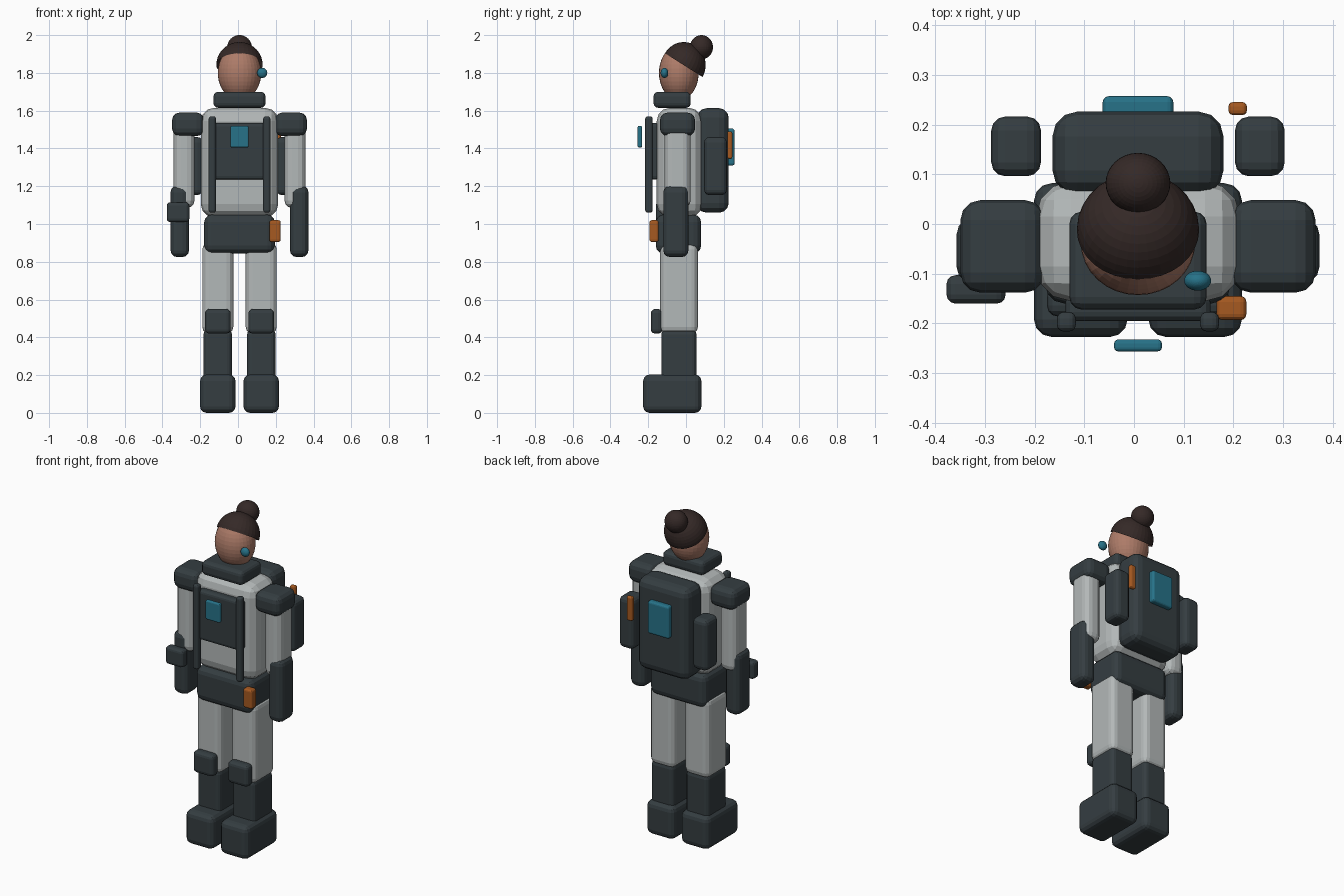
import bpy, bmesh, math
from mathutils import Matrix, Vector

if "Cube" in bpy.data.objects:
    bpy.data.objects.remove(bpy.data.objects["Cube"])

CX = 0.008  # body centre line


def material(name, r, g, b):
    m = bpy.data.materials.new(name)
    m.diffuse_color = (r, g, b, 1)
    m.use_nodes = True
    m.node_tree.nodes["Principled BSDF"].inputs["Base Color"].default_value = m.diffuse_color
    return m


SUIT = material("suit", 0.45, 0.48, 0.48)
DARK = material("dark_gear", 0.035, 0.047, 0.053)
TEAL = material("teal", 0.02, 0.17, 0.25)
ORANGE = material("orange", 0.38, 0.10, 0.015)
SKIN = material("skin", 0.42, 0.20, 0.14)
HAIR = material("hair", 0.035, 0.022, 0.02)


def finish(name, bm, mat):
    mesh = bpy.data.meshes.new(name)
    bm.to_mesh(mesh)
    bm.free()
    mesh.materials.append(mat)
    ob = bpy.data.objects.new(name, mesh)
    bpy.context.collection.objects.link(ob)
    return ob


def box(name, x, y, z, mat, bevel, segments=3):
    """Rounded box between (min, max) pairs; x is relative to the centre line."""
    size = [b - a for a, b in (x, y, z)]
    mid = [(a + b) / 2 for a, b in (x, y, z)]
    bm = bmesh.new()
    bmesh.ops.create_cube(bm, size=1)
    bmesh.ops.scale(bm, vec=size, verts=bm.verts)
    bmesh.ops.bevel(bm, geom=bm.edges[:], offset=min(bevel, min(size) * 0.45),
                    segments=segments, profile=0.5, affect='EDGES')
    ob = finish(name, bm, mat)
    ob.location = (mid[0] + CX, mid[1], mid[2])
    return ob


def pair(name, x, y, z, mat, bevel):
    """The same box on both sides of the body."""
    box(name + "_left", x, y, z, mat, bevel)
    box(name + "_right", (-x[1], -x[0]), y, z, mat, bevel)


def ball(name, centre, radii, mat, cap_tilt=None):
    """Ellipsoid, or a tilted half of one."""
    bm = bmesh.new()
    bmesh.ops.create_uvsphere(bm, u_segments=32, v_segments=20, radius=1)
    if cap_tilt is not None:
        cut = bmesh.ops.bisect_plane(bm, geom=bm.verts[:] + bm.edges[:] + bm.faces[:],
                                     plane_co=(0, 0, 0), plane_no=(0, 0, 1), clear_inner=True)
        rim = [e for e in cut['geom_cut'] if isinstance(e, bmesh.types.BMEdge)]
        if not rim:
            rim = [e for e in bm.edges if e.is_boundary]
        bmesh.ops.holes_fill(bm, edges=rim, sides=0)
        bmesh.ops.rotate(bm, cent=(0, 0, 0), verts=bm.verts,
                         matrix=Matrix.Rotation(math.radians(cap_tilt), 3, 'X'))
    bmesh.ops.scale(bm, vec=radii, verts=bm.verts)
    ob = finish(name, bm, mat)
    ob.location = Vector(centre) + Vector((CX, 0, 0))
    return ob


# Head
ball("head", (0, -0.038, 1.80), (0.115, 0.105, 0.145), SKIN)
ball("hair_cap", (0, -0.012, 1.841), (0.123, 0.116, 0.122), HAIR, cap_tilt=-31)
ball("hair_bun", (0, 0.082, 1.936), (0.065, 0.061, 0.064), HAIR)
ball("earpiece", (0.12, -0.114, 1.80), (0.027, 0.020, 0.027), TEAL)
box("collar", (-0.138, 0.138), (-0.172, 0.025), (1.615, 1.70), DARK, 0.025)

# Torso and belt
box("torso", (-0.205, 0.205), (-0.155, 0.085), (1.035, 1.615), SUIT, 0.07)
box("belt", (-0.187, 0.187), (-0.16, 0.08), (0.845, 1.05), DARK, 0.04)
box("chest_plate", (-0.146, 0.146), (-0.195, -0.14), (1.235, 1.535), DARK, 0.018)
box("chest_display", (-0.048, 0.048), (-0.256, -0.232), (1.405, 1.52), TEAL, 0.008)
pair("strap", (0.125, 0.163), (-0.216, -0.177), (1.06, 1.57), DARK, 0.013)
box("belt_pouch", (0.158, 0.218), (-0.193, -0.145), (0.905, 1.02), ORANGE, 0.012)

# Arms
pair("shoulder_pad", (0.187, 0.357), (-0.138, 0.048), (1.465, 1.59), DARK, 0.04)
pair("upper_arm", (0.238, 0.350), (-0.115, 0.025), (1.085, 1.52), SUIT, 0.04)
pair("forearm", (0.267, 0.365), (-0.12, 0.013), (0.825, 1.203), DARK, 0.035)
box("wrist_device", (-0.385, -0.266), (-0.16, -0.103), (1.01, 1.115), DARK, 0.018)

# Legs
pair("thigh", (0.033, 0.197), (-0.137, 0.063), (0.42, 0.90), SUIT, 0.035)
pair("shin", (0.040, 0.191), (-0.131, 0.056), (0.17, 0.44), DARK, 0.025)
pair("knee_pad", (0.047, 0.183), (-0.186, -0.125), (0.42, 0.55), DARK, 0.022)
pair("boot", (0.021, 0.209), (-0.227, 0.082), (0.0, 0.203), DARK, 0.035)

# Backpack
box("backpack", (-0.172, 0.172), (0.058, 0.226), (1.06, 1.613), DARK, 0.05)
box("backpack_panel", (-0.071, 0.071), (0.215, 0.257), (1.31, 1.505), TEAL, 0.012)
pair("side_pod", (0.195, 0.295), (0.096, 0.216), (1.153, 1.46), DARK, 0.028)
box("pod_marker", (0.182, 0.219), (0.219, 0.245), (1.345, 1.49), ORANGE, 0.009)
